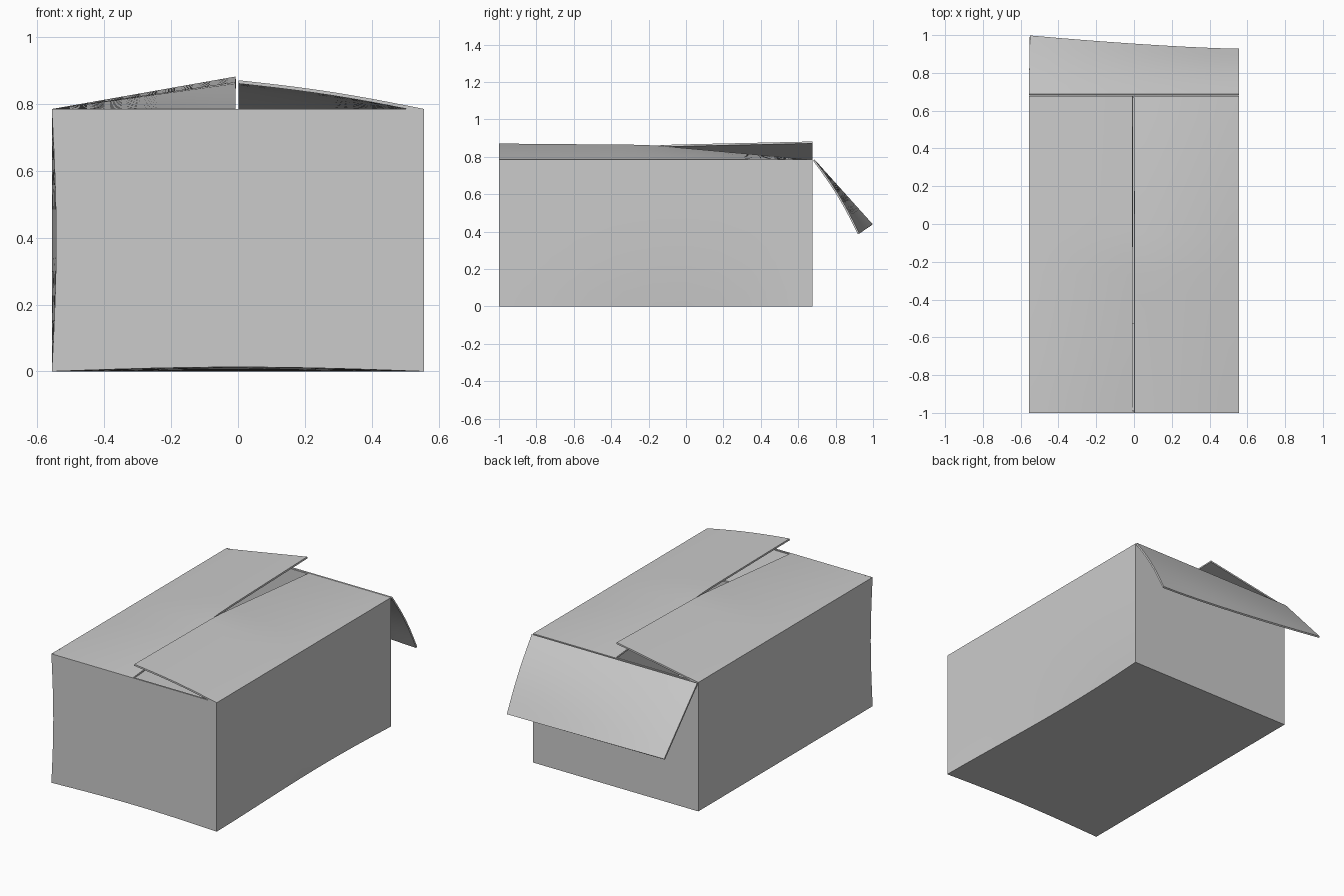
import bpy, bmesh, math

if "Cube" in bpy.data.objects:
    bpy.data.objects.remove(bpy.data.objects["Cube"])

W, Y0, Y1, H, T = 0.557, -1.0, 0.677, 0.785, 0.01


def finish(name, bm, thickness=T):
    """Turn a bmesh sheet into a cardboard panel with thickness going inward."""
    mesh = bpy.data.meshes.new(name)
    bm.to_mesh(mesh)
    bm.free()
    ob = bpy.data.objects.new(name, mesh)
    bpy.context.collection.objects.link(ob)
    mod = ob.modifiers.new("card", 'SOLIDIFY')
    mod.thickness = thickness
    mod.offset = -1
    bpy.context.view_layer.objects.active = ob
    ob.select_set(True)
    bpy.ops.object.modifier_apply(modifier="card")
    bpy.ops.object.shade_smooth_by_angle(angle=math.radians(25))
    ob.select_set(False)
    return ob


def sheet(name, func, nu=10, nv=16):
    """Grid sheet from func(u, v), u and v in 0..1."""
    bm = bmesh.new()
    rows = [[bm.verts.new(func(i / nu, j / nv)) for i in range(nu + 1)]
            for j in range(nv + 1)]
    for a, b in zip(rows, rows[1:]):
        for i in range(nu):
            bm.faces.new((a[i], a[i + 1], b[i + 1], b[i]))
    return finish(name, bm)


# open box body with slightly bowed edges
bm = bmesh.new()
bmesh.ops.create_cube(bm, size=1)
bmesh.ops.subdivide_edges(bm, edges=bm.edges[:], cuts=9, use_grid_fill=True)
top = [f for f in bm.faces if f.calc_center_median().z > 0.4999]
bmesh.ops.delete(bm, geom=top, context='FACES')
for v in bm.verts:
    a, b, c = v.co.x + 0.5, v.co.y + 0.5, v.co.z + 0.5
    x, y, z = -W + 2 * W * a, Y0 + (Y1 - Y0) * b, H * c
    # dented left front edge, bowed right bottom edge, lifted front bottom edge
    x += 0.013 * math.sin(math.pi * c) * (1 - a) ** 4 * max(0, 1 - 2 * b)
    x -= 0.022 * math.sin(math.pi * b ** 1.4) * a ** 4 * (1 - c) ** 3
    z += 0.013 * math.sin(math.pi * a) * (1 - c) ** 3 * (1 - b) ** 2
    v.co = (x, y, z)
finish("box_body", bm)


def lift(t, end):
    """Height of a flap's inner edge: t = 0 at the raised end, 1 at the low end."""
    mid = 0.48
    if t < mid:
        return end + (0.079 - end) * t / mid
    return 0.079 * (1 - (t - mid) / (1 - mid))


# two long top flaps, crossing each other at the middle
def right_flap(u, v):
    s = 1 - u
    bulge = 0.008 * math.sin(math.pi * s) * (1 - v)
    return (0.002 + (W - 0.002) * u, Y0 + (Y1 - 0.005 - Y0) * v,
            H + lift(v, 0.086) * s + bulge)


def left_flap(u, v):
    return (-W + (W - 0.008) * u, Y0 + (Y1 - Y0) * v,
            H + lift(1 - v, 0.097) * u)


sheet("right_top_flap", right_flap)
sheet("left_top_flap", left_flap)


# back flap hanging outward, more open at its left end
def back_flap(u, v):
    s = (1 - u) ** 1.4
    out, drop = 0.24 + 0.07 * s, 0.395 - 0.05 * s
    sag = 0.012 * math.sin(math.pi * v) * (1 - s)
    return (-W + 2 * W * u + 0.006 * v * (1 - u), 0.688 + out * v + sag, H - drop * v + sag * 0.5)


sheet("back_flap", back_flap, 12, 6)

# front flap folded inside under the long flaps
sheet("front_inner_flap",
      lambda u, v: (-W + 0.015 + (2 * W - 0.03) * u, Y0 + 0.012 + 0.46 * v, H - 0.005 - 0.012 * v),
      4, 4)
